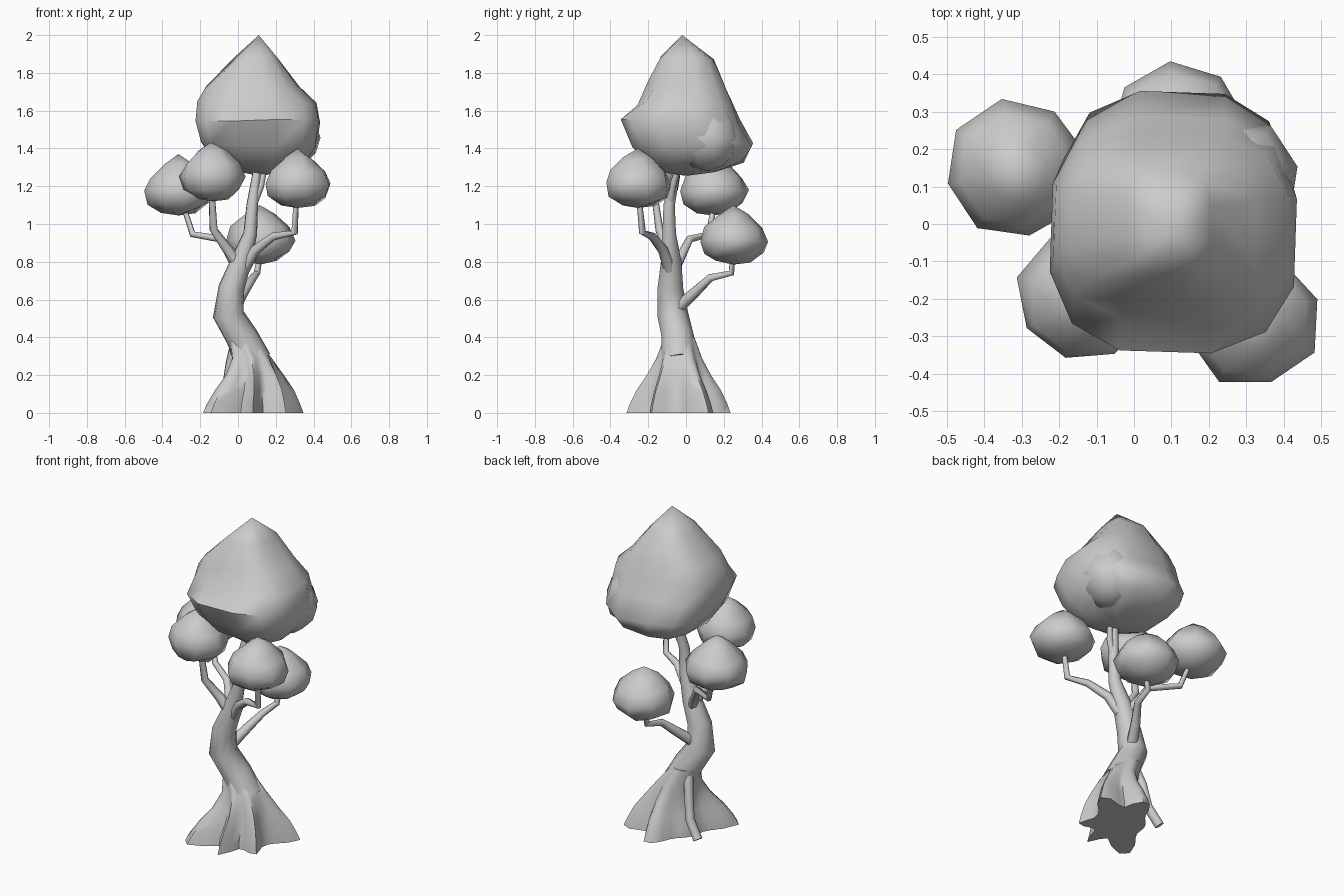
import bpy, bmesh, math, random
from mathutils import Vector

if "Cube" in bpy.data.objects:
    bpy.data.objects.remove(bpy.data.objects["Cube"])

random.seed(4)


def loft(name, rings, angle=60):
    """Skin equal-sized vertex rings; a ring of one point closes to a tip."""
    bm = bmesh.new()
    vr = [[bm.verts.new(p) for p in r] for r in rings]
    for a, b in zip(vr, vr[1:]):
        n = max(len(a), len(b))
        for i in range(n):
            j = (i + 1) % n
            if len(a) == 1:
                bm.faces.new((a[0], b[j], b[i]))
            elif len(b) == 1:
                bm.faces.new((a[i], a[j], b[0]))
            else:
                bm.faces.new((a[i], a[j], b[j], b[i]))
    for cap in (vr[0], vr[-1]):
        if len(cap) > 2:
            bm.faces.new(cap)
    bmesh.ops.recalc_face_normals(bm, faces=bm.faces)
    me = bpy.data.meshes.new(name)
    bm.to_mesh(me)
    bm.free()
    ob = bpy.data.objects.new(name, me)
    bpy.context.collection.objects.link(ob)
    bpy.ops.object.select_all(action='DESELECT')
    ob.select_set(True)
    bpy.context.view_layer.objects.active = ob
    bpy.ops.object.shade_smooth_by_angle(angle=math.radians(angle))
    return ob


def tube(name, path, sides=7):
    """Tapered tube through (x, y, z, radius) points, never below the ground."""
    pts = [Vector(p[:3]) for p in path]
    rings, u = [], Vector((1, 0.1, 0))
    for i, p in enumerate(pts):
        t = (pts[min(i + 1, len(pts) - 1)] - pts[max(i - 1, 0)]).normalized()
        u = u - t * u.dot(t)
        if u.length < 0.2:
            u = t.orthogonal()
        u.normalize()
        v = t.cross(u)
        ring = []
        for k in range(sides):
            a = 2 * math.pi * k / sides
            q = p + (u * math.cos(a) + v * math.sin(a)) * path[i][3]
            q.z = max(q.z, 0)
            ring.append(q)
        rings.append(ring)
    return loft(name, rings)


def leaf_clump(name, x, y, z, r, h, turn=0.0, sides=8):
    """Rounded underside, wide middle, pointed top."""
    prof = [(0.5, 0.06), (0.87, 0.2), (1.0, 0.41), (0.83, 0.62), (0.44, 0.83)]
    rings = [[(x, y, z)]]
    for f, t in prof:
        ring = []
        for k in range(sides):
            a = turn + 2 * math.pi * k / sides
            q = r * f * random.uniform(0.98, 1.08)
            ring.append((x + q * math.cos(a), y + q * math.sin(a),
                         z + h * (t + random.uniform(-0.03, 0.03))))
        rings.append(ring)
    rings.append([(x, y, z + h)])
    return loft(name, rings)


# Trunk: S-bend that thins towards the crown
tube("trunk", [(.08, -.035, .27, .1), (.02, -.045, .4, .087), (-.052, -.072, .52, .084),
               (-.035, -.085, .66, .07), (.015, -.08, .8, .056), (.065, -.09, .95, .037),
               (.075, -.09, 1.1, .031), (.11, -.04, 1.34, .02)], 9)
tube("top_fork", [(.07, -.09, 1.08, .022), (.12, -.07, 1.2, .018), (.15, -.03, 1.34, .014)])

# Root flare: star-shaped rings, ridges given as angle, reach, width in degrees
ridges = [(225, .36, 19), (270, .28, 11), (318, .23, 13), (32, .31, 17), (84, .28, 20)]
rings = [[(.08, -.03, 0)]]
for z, core, spread, cx in [(0, .15, 1, .08), (.045, .145, .88, .08), (.12, .125, .66, .085),
                            (.2, .112, .36, .085), (.29, .1, .12, .07), (.4, .08, 0, .02)]:
    ring = []
    for k in range(36):
        d = k * 10
        r = core
        for ang, reach, w in ridges:
            off = (d - ang + 180) % 360 - 180
            r = max(r, core + (reach - core) * spread * math.exp(-(off / w) ** 2))
        a = math.radians(d)
        ring.append((cx + r * math.cos(a), -.035 + r * math.sin(a), z))
    rings.append(ring)
loft("root_flare", rings)
# Thin separate root at the back left
tube("thin_root", [(-.0, -.02, .42, .03), (-.04, .03, .26, .027), (-.06, .05, .12, .028),
                   (-.13, .07, .015, .028)])

# Branches to the leaf clumps
tube("branch_left_back", [(0, -.06, .76, .03), (-.09, .02, .92, .021),
                          (-.24, .12, .945, .018), (-.29, .15, 1.1, .014)])
tube("branch_left_front", [(.02, -.08, .76, .035), (-.06, -.1, .87, .028),
                           (-.13, -.14, .97, .022), (-.14, -.17, 1.18, .016)])
tube("branch_right_front", [(.03, -.085, .76, .035), (.09, -.12, .86, .028),
                            (.19, -.18, .935, .022), (.3, -.23, .955, .019),
                            (.31, -.25, 1.15, .014)])
tube("branch_back", [(-.03, -.06, .54, .035), (.03, .05, .64, .028),
                     (.08, .13, .715, .021), (.1, .24, .74, .018), (.12, .25, .86, .014)])

# Small leaf clumps
leaf_clump("leaves_left_back", -.315, .145, 1.045, .18, .325, .2)
leaf_clump("leaves_left_front", -.135, -.195, 1.12, .172, .32, .5)
leaf_clump("leaves_right_front", .315, -.255, 1.085, .178, .315, .3)
leaf_clump("leaves_back", .115, .25, .785, .178, .315, .1)

# Large crown: height and extents (z, xmin, xmax, ymin, ymax)
levels = [(1.285, -.02, .26, -.14, .16), (1.33, -.12, .36, -.23, .31),
          (1.42, -.2, .42, -.29, .36), (1.54, -.23, .44, -.35, .29),
          (1.64, -.22, .42, -.26, .25), (1.73, -.18, .33, -.21, .21),
          (1.87, -.03, .21, -.14, .15)]
rings = [[(.11, 0, 1.255)]]
for z, x0, x1, y0, y1 in levels:
    ring = []
    for k in range(12):
        a = 2 * math.pi * k / 12 + .2
        px, py = (math.copysign(abs(w) ** .74, w) for w in (math.cos(a), math.sin(a)))
        ring.append(((x0 + x1) / 2 + px * (x1 - x0) / 2, (y0 + y1) / 2 + py * (y1 - y0) / 2,
                     z + random.uniform(-.015, .015)))
    rings.append(ring)
rings.append([(.11, -.02, 2.0)])
loft("crown", rings)
# Lump hanging on the back right of the crown
leaf_clump("crown_side_lump", .27, .12, 1.28, .165, .43, .2)
